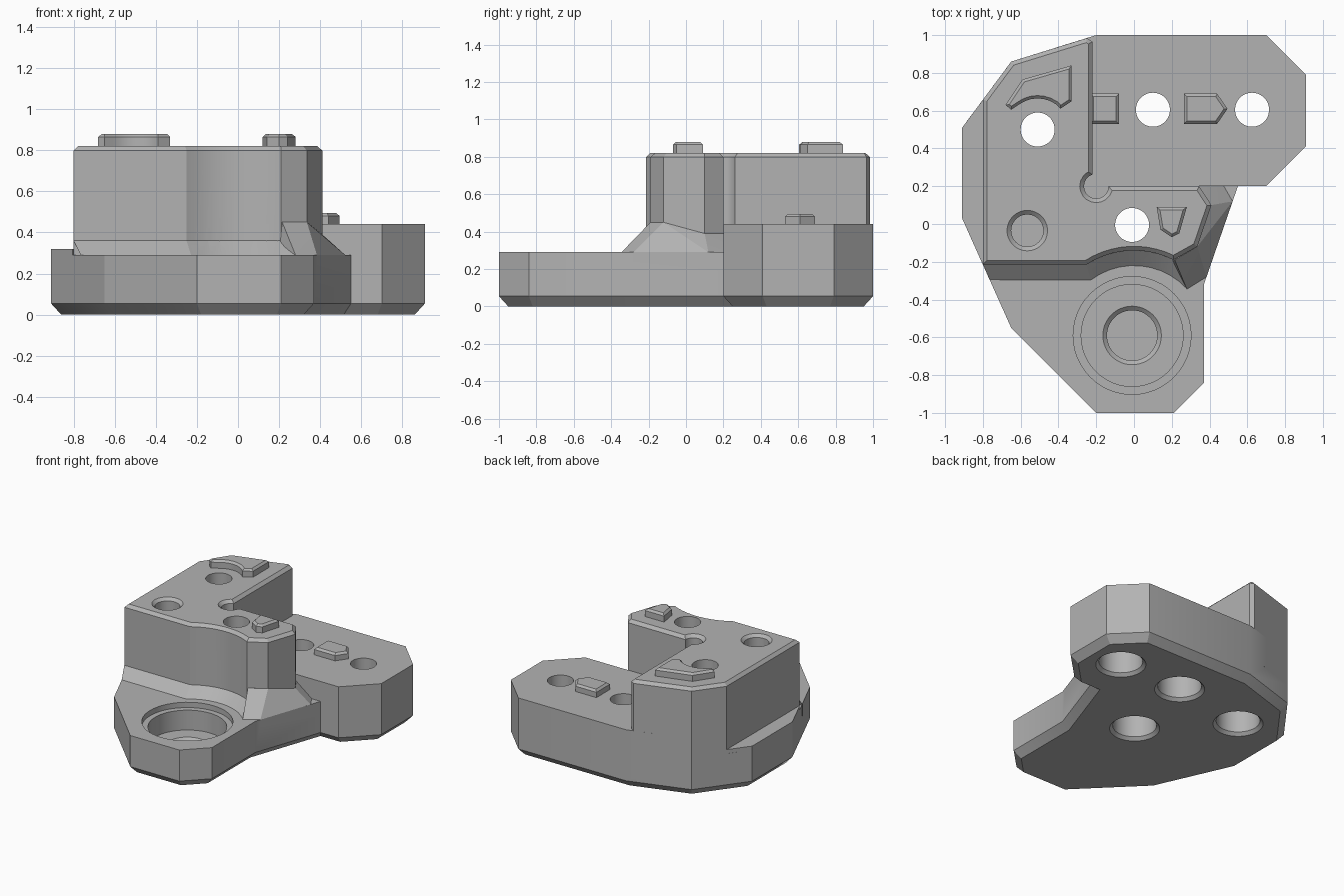
import bpy, bmesh, math
from mathutils import Vector

if "Cube" in bpy.data.objects:
    bpy.data.objects.remove(bpy.data.objects["Cube"], do_unlink=True)

grey = bpy.data.materials.new("plain grey")
grey.use_nodes = True
grey.diffuse_color = (0.45, 0.45, 0.45, 1)
grey.node_tree.nodes["Principled BSDF"].inputs["Base Color"].default_value = (0.45, 0.45, 0.45, 1)


def finish(name, bm):
    bmesh.ops.recalc_face_normals(bm, faces=bm.faces)
    mesh = bpy.data.meshes.new(name)
    bm.to_mesh(mesh)
    bm.free()
    obj = bpy.data.objects.new(name, mesh)
    bpy.context.scene.collection.objects.link(obj)
    mesh.materials.append(grey)
    return obj


def loft(name, rings):
    """Solid skinned through rings of 3D points, capped at both ends."""
    bm = bmesh.new()
    rows = [[bm.verts.new(p) for p in ring] for ring in rings]
    n = len(rows[0])
    for a, b in zip(rows, rows[1:]):
        for i in range(n):
            j = (i + 1) % n
            bm.faces.new((a[i], a[j], b[j], b[i]))
    bm.faces.new(rows[0])
    bm.faces.new(rows[-1])
    return finish(name, bm)


def inset(pts, d):
    """Move every side of a counter-clockwise outline inward by d."""
    out = []
    for i, p in enumerate(pts):
        p = Vector(p)
        e1 = (p - Vector(pts[i - 1])).normalized()
        e2 = (Vector(pts[(i + 1) % len(pts)]) - p).normalized()
        n1, n2 = Vector((-e1.y, e1.x)), Vector((-e2.y, e2.x))
        out.append(p + (n1 + n2) * (d / (1 + n1.dot(n2))))
    return out


def at(pts, z):
    return [(p[0], p[1], z) for p in pts]


def arc(cx, cy, r, start, end, n):
    angles = [math.radians(start + (end - start) * i / n) for i in range(n + 1)]
    return [(cx + r * math.cos(a), cy + r * math.sin(a)) for a in angles]


def prism(name, pts, z0, z1, chamfer=0):
    rings = [at(pts, z0), at(pts, z1 - chamfer)]
    if chamfer:
        rings.append(at(inset(pts, chamfer), z1))
    return loft(name, rings)


def bore(x, y, profile):
    """Round cutter from (radius, z) steps."""
    return loft("bore_cutter", [at(arc(x, y, r, 0, 352.5, 47), z) for r, z in profile])


def combine(target, tool, operation):
    mod = target.modifiers.new("combine", 'BOOLEAN')
    mod.operation, mod.object, mod.solver = operation, tool, 'EXACT'
    bpy.context.view_layer.objects.active = target
    bpy.ops.object.modifier_apply(modifier=mod.name)
    bpy.data.objects.remove(tool, do_unlink=True)


# Base plate with chamfered underside
outline = [(-0.2, -1), (0.21, -1), (0.37, -0.84), (0.37, -0.32), (0.55, 0.2), (0.7, 0.2),
           (0.91, 0.41), (0.91, 0.79), (0.7, 1), (-0.2, 1), (-0.65, 0.86), (-0.91, 0.51),
           (-0.91, 0.03), (-0.65, -0.55)]
body = loft("body", [at(inset(outline, 0.05), 0), at(outline, 0.055), at(outline, 0.29)])

# Raised wing at the back
wing = [(-0.4, 0.1), (0, 0.1), (0, 0.2)] + outline[4:10] + [(-0.4, 0.938)]
combine(body, prism("wing", wing, 0.2, 0.44), 'UNION')

# Low ledge on the right side
ledge = [(-0.91, 0.51), (-0.91, 0.03), (-0.805, -0.205), (-0.7, -0.1), (-0.7, 0.6), (-0.798, 0.66)]
combine(body, prism("ledge", ledge, 0.2, 0.32), 'UNION')

# Tall L-shaped block with scooped front and round corner relief
tower = ([(-0.8, -0.214)] + arc(0, -0.6, 0.46, 123, 63, 10)
         + [(0.335, -0.12), (0.41, 0.1), (0.345, 0.2)]
         + arc(-0.2, 0.2, 0.065, 0, -252, 14)
         + [(-0.22, 0.965), (-0.25, 0.984), (-0.65, 0.86), (-0.8, 0.658)])
combine(body, prism("tower", tower, 0.2, 0.82, 0.022), 'UNION')

# Sloped foot along the front of the block
low = [(-0.765, -0.295)] + arc(0, -0.6, 0.38, 127, 43, 10) + [(0.25, -0.1), (-0.7, -0.1)]
high = [(-0.8, -0.214)] + arc(0, -0.6, 0.46, 123, 51, 10) + [(0.25, -0.1), (-0.7, -0.1)]
combine(body, loft("front_foot", [at(low, 0.2), at(low, 0.29), at(high, 0.36)]), 'UNION')

# Faceted foot around the left corner
foot = [(0.28, -0.345), (0.384, -0.28), (0.522, 0.12), (0.47, 0.21), (0.2, 0.21), (0.2, -0.2)]
bm = bmesh.new()
for p in at(foot, 0.25) + at(foot, 0.29) + [(0.29, -0.243, 0.36), (0.215, -0.19, 0.45),
                                            (0.335, -0.12, 0.45), (0.41, 0.1, 0.39),
                                            (0.345, 0.2, 0.39)]:
    bm.verts.new(p)
hull = bmesh.ops.convex_hull(bm, input=bm.verts)
bmesh.ops.delete(bm, geom=[v for v in bm.verts if not v.link_faces], context='VERTS')
combine(body, finish("corner_foot", bm), 'UNION')

# Through holes with wide chamfered recesses underneath
for x, y in [(-0.51, 0.5), (0.1, 0.605), (0.625, 0.605), (-0.01, -0.005)]:
    steps = [(0.172, -0.02), (0.172, 0), (0.15, 0.022), (0.15, 0.2), (0.09, 0.2), (0.09, 1)]
    combine(body, bore(x, y, steps), 'DIFFERENCE')

# Blind socket in the block and stepped socket in the front
combine(body, bore(-0.565, -0.035, [(0.085, 0.72), (0.085, 0.8), (0.107, 0.82), (0.107, 0.9)]),
        'DIFFERENCE')
combine(body, bore(-0.01, -0.59, [(0.133, 0.03), (0.133, 0.08), (0.155, 0.1), (0.27, 0.1),
                                  (0.27, 0.25), (0.312, 0.25), (0.312, 0.4)]), 'DIFFERENCE')

# Raised locating keys
keys = {
    "curved_key": ([(-0.33, 0.65), (-0.33, 0.84), (-0.59, 0.765), (-0.68, 0.63), (-0.65, 0.605)]
                   + arc(-0.51, 0.5, 0.165, 125, 55, 6) + [(-0.39, 0.61)], 0.81, 0.88),
    "small_key": ([(0.14, -0.03), (0.2, -0.07), (0.24, -0.05), (0.28, 0.09), (0.12, 0.09)], 0.81, 0.88),
    "square_key": ([(-0.23, 0.53), (-0.08, 0.53), (-0.08, 0.69), (-0.23, 0.69)], 0.43, 0.495),
    "pointed_key": ([(0.265, 0.53), (0.44, 0.53), (0.495, 0.61), (0.44, 0.69), (0.265, 0.69)], 0.43, 0.495),
}
parts = [body]
for name, (pts, z0, z1) in keys.items():
    parts.append(prism(name, pts, z0, z1, 0.015))

# Smooth only the round walls
for obj in parts:
    bpy.ops.object.select_all(action='DESELECT')
    obj.select_set(True)
    bpy.context.view_layer.objects.active = obj
    bpy.ops.object.shade_smooth_by_angle(angle=math.radians(20))
